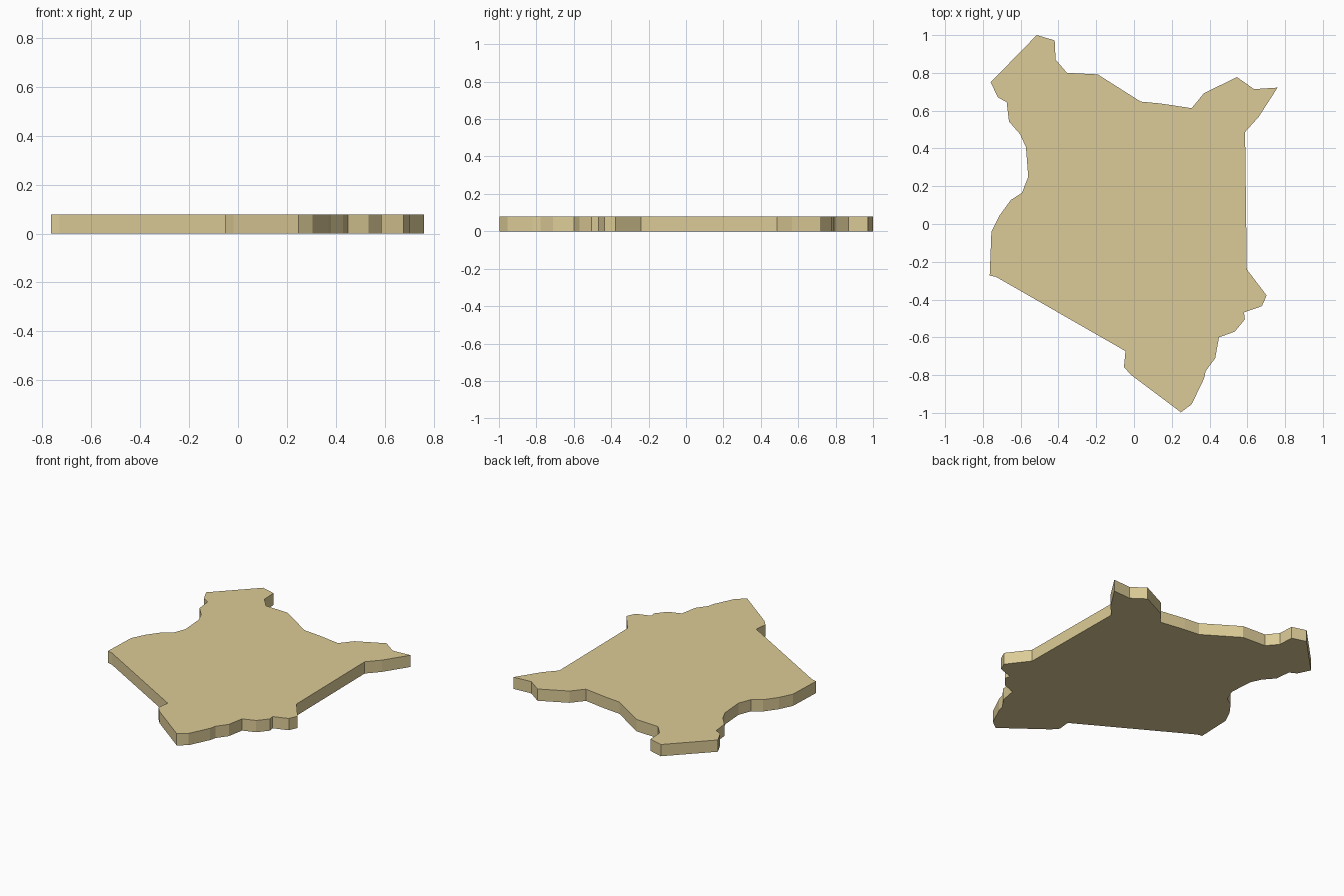
import bpy, bmesh

THICKNESS = 0.078

# Outline seen from above, clockwise from the north-west peak
north = [(-0.515, 1.0), (-0.42, 0.972), (-0.415, 0.87), (-0.355, 0.8), (-0.192, 0.792),
         (0.035, 0.648), (0.14, 0.638), (0.305, 0.613), (0.37, 0.692), (0.545, 0.778),
         (0.635, 0.714), (0.76, 0.722)]
east = [(0.66, 0.567), (0.588, 0.487), (0.597, -0.24), (0.702, -0.378), (0.677, -0.435),
        (0.582, -0.468), (0.587, -0.505), (0.533, -0.57), (0.45, -0.6), (0.43, -0.71),
        (0.38, -0.778), (0.37, -0.82), (0.305, -0.955), (0.248, -0.997)]
south = [(-0.018, -0.797), (-0.053, -0.757), (-0.045, -0.673), (-0.73, -0.28), (-0.764, -0.273)]
west = [(-0.755, -0.042), (-0.712, 0.045), (-0.652, 0.127), (-0.593, 0.165), (-0.56, 0.25),
        (-0.572, 0.407), (-0.603, 0.475), (-0.662, 0.543), (-0.674, 0.645), (-0.72, 0.67),
        (-0.759, 0.75)]
outline = north + east + south + west

# Flat slab extruded from the outline
bm = bmesh.new()
base = bm.faces.new([bm.verts.new((x, y, 0)) for x, y in outline])
ext = bmesh.ops.extrude_face_region(bm, geom=[base], use_keep_orig=True)
top = [v for v in ext["geom"] if isinstance(v, bmesh.types.BMVert)]
bmesh.ops.translate(bm, verts=top, vec=(0, 0, THICKNESS))
bmesh.ops.recalc_face_normals(bm, faces=bm.faces)
mesh = bpy.data.meshes.new("map_slab")
bm.to_mesh(mesh)
bm.free()
slab = bpy.data.objects.new("map_slab", mesh)
bpy.context.collection.objects.link(slab)

# Sand colour
sand = bpy.data.materials.new("sand")
sand.diffuse_color = (0.72, 0.6, 0.31, 1)
mesh.materials.append(sand)
